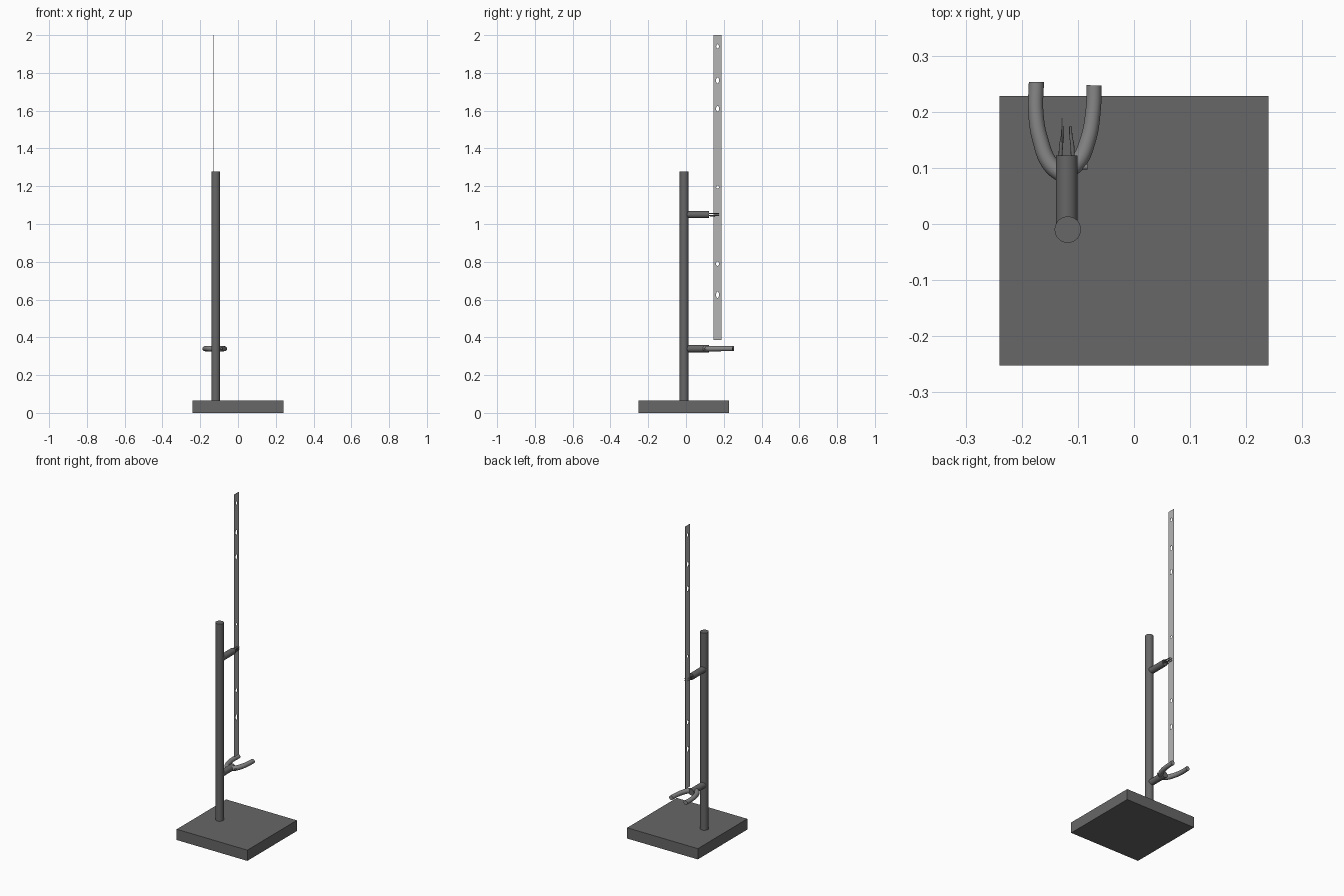
import bpy, math
from mathutils import Vector

if "Cube" in bpy.data.objects:
    bpy.data.objects.remove(bpy.data.objects["Cube"])

PX, PY = -0.118, -0.01          # pole axis


def material(name, v):
    m = bpy.data.materials.new(name)
    m.diffuse_color = (v, v, v, 1)
    m.use_nodes = True
    m.node_tree.nodes["Principled BSDF"].inputs["Base Color"].default_value = m.diffuse_color
    return m


DARK = material("dark_grey", 0.135)
MID = material("mid_grey", 0.24)
LIGHT = material("light_grey", 0.46)


def finish(o, name, mat, smooth=True):
    o.name = name
    o.data.materials.clear()
    o.data.materials.append(mat)
    if smooth:
        bpy.ops.object.select_all(action='DESELECT')
        o.select_set(True)
        bpy.context.view_layer.objects.active = o
        bpy.ops.object.shade_smooth_by_angle(angle=math.radians(35))
    return o


def rod(name, a, b, r, mat):
    a, b = Vector(a), Vector(b)
    bpy.ops.mesh.primitive_cylinder_add(vertices=32, radius=r, depth=(b - a).length, location=(a + b) / 2)
    o = bpy.context.object
    o.rotation_euler = (b - a).to_track_quat('Z', 'Y').to_euler()
    return finish(o, name, mat)


def curve_to_mesh(cu, name, mat, rot=(0, 0, 0), loc=(0, 0, 0), smooth=True):
    tmp = bpy.data.objects.new("tmp", cu)
    bpy.context.collection.objects.link(tmp)
    bpy.context.view_layer.update()
    me = bpy.data.meshes.new_from_object(tmp.evaluated_get(bpy.context.evaluated_depsgraph_get()))
    bpy.data.objects.remove(tmp)
    o = bpy.data.objects.new(name, me)
    bpy.context.collection.objects.link(o)
    o.rotation_euler, o.location = rot, loc
    return finish(o, name, mat, smooth)


def tube(name, pts, r, mat):
    """Round tube through (x, y, z, radius factor) points."""
    cu = bpy.data.curves.new(name, 'CURVE')
    cu.dimensions = '3D'
    cu.bevel_depth, cu.bevel_resolution = r, 4
    cu.use_fill_caps = True
    cu.resolution_u = 8
    s = cu.splines.new('BEZIER')
    s.bezier_points.add(len(pts) - 1)
    for bp, p in zip(s.bezier_points, pts):
        bp.co, bp.radius = p[:3], p[3]
        bp.handle_left_type = bp.handle_right_type = 'AUTO'
    return curve_to_mesh(cu, name, mat)


# square base and pole
bpy.ops.mesh.primitive_cube_add(size=1, location=(0, -0.012, 0.033))
base = bpy.context.object
base.scale = (0.48, 0.48, 0.066)
finish(base, "base", DARK, False)
rod("pole", (PX, PY, 0.06), (PX, PY, 1.277), 0.0235, DARK)

# two arms reaching backwards
for name, z in (("lower_arm", 0.34), ("upper_arm", 1.05)):
    rod(name, (PX - 0.002, PY, z), (PX - 0.002, 0.122, z), 0.0192, DARK)

# curved fork on the lower arm
Z = 0.34
tube("fork_left", [(-0.174, 0.253, Z, 1), (-0.175, 0.20, Z, 1), (-0.167, 0.15, Z, 1.05),
                   (-0.148, 0.105, Z, 1.1), (-0.118, 0.082, Z, 1.1)], 0.0135, MID)
tube("fork_right", [(-0.071, 0.247, Z, 1), (-0.073, 0.20, Z, 1), (-0.082, 0.15, Z, 1.05),
                    (-0.100, 0.11, Z, 1.1), (-0.125, 0.09, Z, 1.1)], 0.0135, MID)
rod("fork_screw", (-0.10, 0.102, Z), (-0.083, 0.102, Z), 0.005, MID)

# small clamp fingers on the upper arm
for sx in (-1, 1):
    for sz in (-1, 1):
        x, z = PX - 0.002, 1.05
        tube("clamp_finger", [(x + sx * 0.011, 0.118, z + sz * 0.005, 1), (x + sx * 0.010, 0.14, z + sz * 0.006, 1),
                              (x + sx * 0.0075, 0.158, z + sz * 0.006, 0.8),
                              (x + sx * 0.007, 0.174, z + sz * 0.006, 0.7)], 0.0035, DARK)

# thin upright strip with holes: outline and ellipses in one filled curve
cu = bpy.data.curves.new("strip", 'CURVE')
cu.dimensions, cu.fill_mode, cu.extrude = '2D', 'BOTH', 0.0008


def loop(pts):
    s = cu.splines.new('POLY')
    s.points.add(len(pts) - 1)
    for p, q in zip(s.points, pts):
        p.co = (*q, 0, 1)
    s.use_cyclic_u = True


loop([(0.145, 0.387), (0.189, 0.387), (0.189, 2.0), (0.145, 2.0)])
for z, ry, rz in ((1.94, 0.007, 0.012), (1.76, 0.008, 0.016), (1.61, 0.008, 0.016),
                  (1.195, 0.007, 0.008), (0.79, 0.008, 0.012), (0.625, 0.008, 0.017)):
    loop([(0.167 + ry * math.cos(t * math.pi / 8), z + rz * math.sin(t * math.pi / 8)) for t in range(16)])
curve_to_mesh(cu, "strip", LIGHT, (math.pi / 2, 0, math.pi / 2), (-0.128, 0, 0), False)
